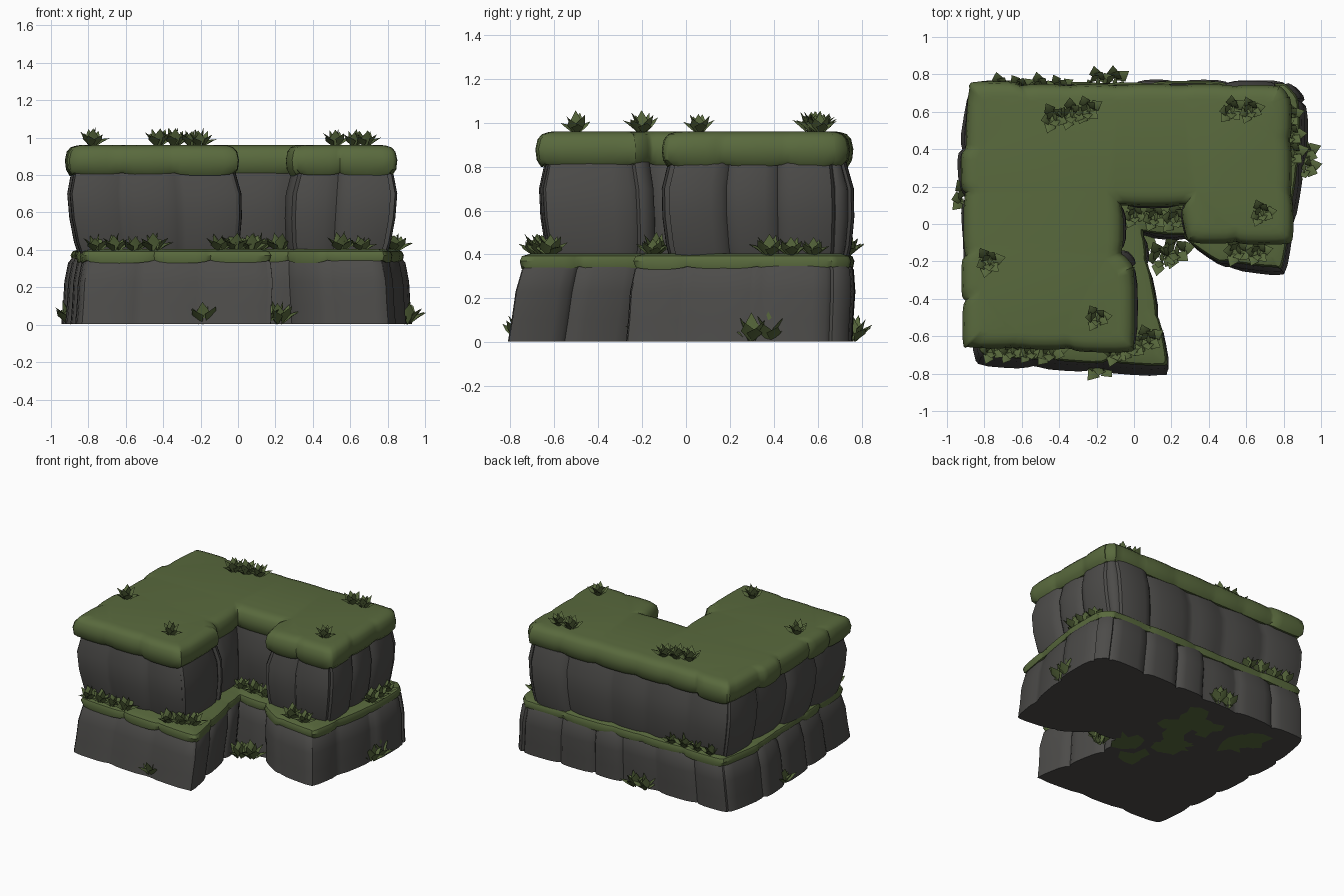
import bpy, bmesh, math, random
from mathutils import Vector

random.seed(4)
if "Cube" in bpy.data.objects:
    bpy.data.objects.remove(bpy.data.objects["Cube"])


def material(name, rgb):
    m = bpy.data.materials.new(name)
    m.use_nodes = True
    m.diffuse_color = (*rgb, 1)
    bsdf = m.node_tree.nodes["Principled BSDF"]
    bsdf.inputs["Base Color"].default_value = (*rgb, 1)
    bsdf.inputs["Roughness"].default_value = 0.9
    return m


ROCK = material("grey rock", (0.073, 0.071, 0.067))
GRASS = material("moss green", (0.1, 0.143, 0.047))


def finish(name, bm, mat, angle=40):
    bmesh.ops.recalc_face_normals(bm, faces=bm.faces)
    mesh = bpy.data.meshes.new(name)
    bm.to_mesh(mesh)
    bm.free()
    obj = bpy.data.objects.new(name, mesh)
    bpy.context.collection.objects.link(obj)
    mesh.materials.append(mat)
    bpy.ops.object.select_all(action="DESELECT")
    obj.select_set(True)
    bpy.context.view_layer.objects.active = obj
    bpy.ops.object.shade_smooth_by_angle(angle=math.radians(angle))


BACK = 0.75


def taper(outline, sx, sy):
    """Narrow an outline, keeping the back wall in place."""
    return [(x * sx, BACK - (BACK - y) * sy) for x, y in outline]


# L-shaped outlines, counter-clockwise from the front corner
FOOT = [(-.86, -.76), (.18, -.83), (.07, -.25), (.05, -.08), (.28, -.1), (.5, -.25),
        (.82, -.29), (.92, .3), (.92, .66), (.84, BACK), (-.88, BACK), (-.94, .4)]
BROW = [(-.9, -.66), (0, -.67), (0, -.23), (-.07, -.15), (-.07, .1), (.27, .1), (.31, -.09),
        (.84, -.09), (.83, .68), (.78, .74), (-.88, .74), (-.9, .4)]
LEDGE = taper(FOOT, .95, .95)
WAIST = taper(BROW, .95, .98)


def edge_normal(a, b):
    d = (b - a).normalized()
    return Vector((d.y, -d.x))


def columns(outline, width=.3):
    """Split the walls into stone columns: edge, position, groove, bulge."""
    out = []
    for i, a in enumerate(outline):
        b = outline[(i + 1) % len(outline)]
        count = max(1, round((Vector(b) - Vector(a)).length / width))
        inner = [(k + random.uniform(-.15, .15)) / count for k in range(1, count)]
        cuts = [0, *inner, 1]
        for start, end in zip(cuts, cuts[1:]):
            bulge = random.uniform(-.012, .012)
            for t in (0, .08, .25, .5, .75, .92):
                out.append((i, start + t * (end - start), abs(2 * t - 1) ** 4, bulge if t else 0))
    return out


def inset(corners, offset):
    """Move an outline in or out with mitred corners; also return the mitres."""
    mitres = []
    for i, c in enumerate(corners):
        n1 = edge_normal(corners[i - 1], c)
        n2 = edge_normal(c, corners[(i + 1) % len(corners)])
        mitres.append((n1 + n2) / max(.6, 1 + n1.dot(n2)))
    return [c + m * offset for c, m in zip(corners, mitres)], mitres


def ring(bm, low, high, pts, crease, sag, blend, z, offset):
    base = [Vector(a).lerp(Vector(b), blend) for a, b in zip(low, high)]
    corners, mitres = inset(base, offset)
    row = []
    for i, s, groove, bulge in pts:
        a, b = corners[i], corners[(i + 1) % len(corners)]
        normal = edge_normal(a, b) if s else mitres[i]
        p = a.lerp(b, s) + normal * (bulge - crease * groove)
        row.append(bm.verts.new((p.x, p.y, z - sag * (1 - groove) * (1 + bulge * 40))))
    return row


def tier(name, mat, low, high, crease, sag, rows):
    """Loft a wall through rows of (height, offset) and close both ends.
    Only the two lowest rows sag."""
    bm = bmesh.new()
    pts = columns(low)
    bottom, top = rows[0][0], rows[-1][0]
    rings = []
    for n, (z, offset) in enumerate(rows):
        blend = (z - bottom) / (top - bottom)
        rings.append(ring(bm, low, high, pts, crease, sag if n < 2 else 0, blend, z, offset))
    for r, s in zip(rings, rings[1:]):
        for j in range(len(r)):
            k = (j + 1) % len(r)
            bm.faces.new((r[j], r[k], s[k], s[j]))
    for r in (rings[0], rings[-1]):
        cap = bm.faces.new(r)
        cap.normal_update()
        bmesh.ops.triangulate(bm, faces=[cap])
    finish(name, bm, mat)


# Stone tiers, each with its grass
tier("lower_rock", ROCK, FOOT, LEDGE, .022, 0,
     [(.003, 0), (.1, .004), (.23, .013), (.33, .006), (.37, -.02)])
tier("ledge_grass", GRASS, LEDGE, LEDGE, .01, .012,
     [(.35, -.04), (.345, .004), (.37, .012), (.392, .002), (.405, -.04)])
tier("upper_rock", ROCK, WAIST, BROW, .026, 0,
     [(.38, -.01), (.44, .004), (.57, .016), (.7, .014), (.82, -.02)])
tier("top_grass", GRASS, BROW, BROW, .012, .012,
     [(.82, -.06), (.812, -.012), (.83, .008), (.88, .014), (.925, .004),
      (.948, -.016), (.957, -.045), (.961, -.07)])

# Moss showing through the underside
bm = bmesh.new()
for i in range(16):
    cx, cy = random.uniform(-.65, .1), random.uniform(-.2, .55)
    loop = []
    for k in range(9):
        a, r = k * math.tau / 9, random.uniform(.04, .14)
        loop.append(bm.verts.new((cx + r * math.cos(a), cy + r * math.sin(a), i * .0001)))
    bm.faces.new(loop)
finish("underside_moss", bm, GRASS)


def leaf(bm, root, tip, width):
    """A folded pointed leaf with a raised rib."""
    along = tip - root
    side = along.cross(Vector((0, 0, 1))).normalized()
    up = side.cross(along).normalized()
    mid = root + along * .5 + up * width * .25
    rim = [bm.verts.new(mid + d * width) for d in (side, up * .4, -side, -up * .2)]
    ends = [bm.verts.new(root), bm.verts.new(tip)]
    for k in range(4):
        for end in ends:
            bm.faces.new((rim[k], rim[(k + 1) % 4], end))


def add_tuft(bm, centre, radius, height, count=9):
    for k in range(count):
        a = k * 2.4 + random.uniform(-.3, .3)
        spread = math.sqrt((k + .3) / count)
        out = Vector((math.cos(a), math.sin(a), 0))
        rise = height * (1.05 - .6 * spread ** 2) * random.uniform(.85, 1.05)
        root = centre + out * radius * .15
        leaf(bm, root, centre + out * radius * spread + Vector((0, 0, rise)), radius * .32)


def plants(name, z, radius, height, clumps):
    """Clumps are (start, end) pairs of points, filled with evenly spaced tufts."""
    for n, (start, end) in enumerate(clumps):
        a, b = Vector((*start, z)), Vector((*end, z))
        count = 1 + math.ceil((b - a).length / .13)
        bm = bmesh.new()
        for k in range(count):
            size = random.uniform(.9, 1.1)
            add_tuft(bm, a.lerp(b, k / max(1, count - 1)), radius * size, height * size)
        finish(f"{name}_{n + 1}", bm, GRASS, 60)


def single(x, y):
    return (x, y), (x, y)


plants("top_tuft", .95, .095, .105,
       [single(-.78, -.2), single(-.2, -.5), single(.68, .06),
        ((.52, .61), (.62, .61)), ((-.43, .57), (-.25, .61))])
plants("ledge_tuft", .39, .1, .1,
       [((-.76, -.67), (-.45, -.68)), ((-.1, -.68), (.07, -.62)), ((.0, .05), (.22, .03)),
        ((.55, -.14), (.66, -.15)), ((.84, .38), (.83, .58)), ((-.72, .73), (-.4, .73))])
plants("ground_tuft", .002, .115, .135,
       [single(-.9, .15), single(-.18, -.75), ((.9, .3), (.9, .38)),
        ((.14, -.18), (.22, -.14)), ((-.2, .76), (-.11, .76))])
